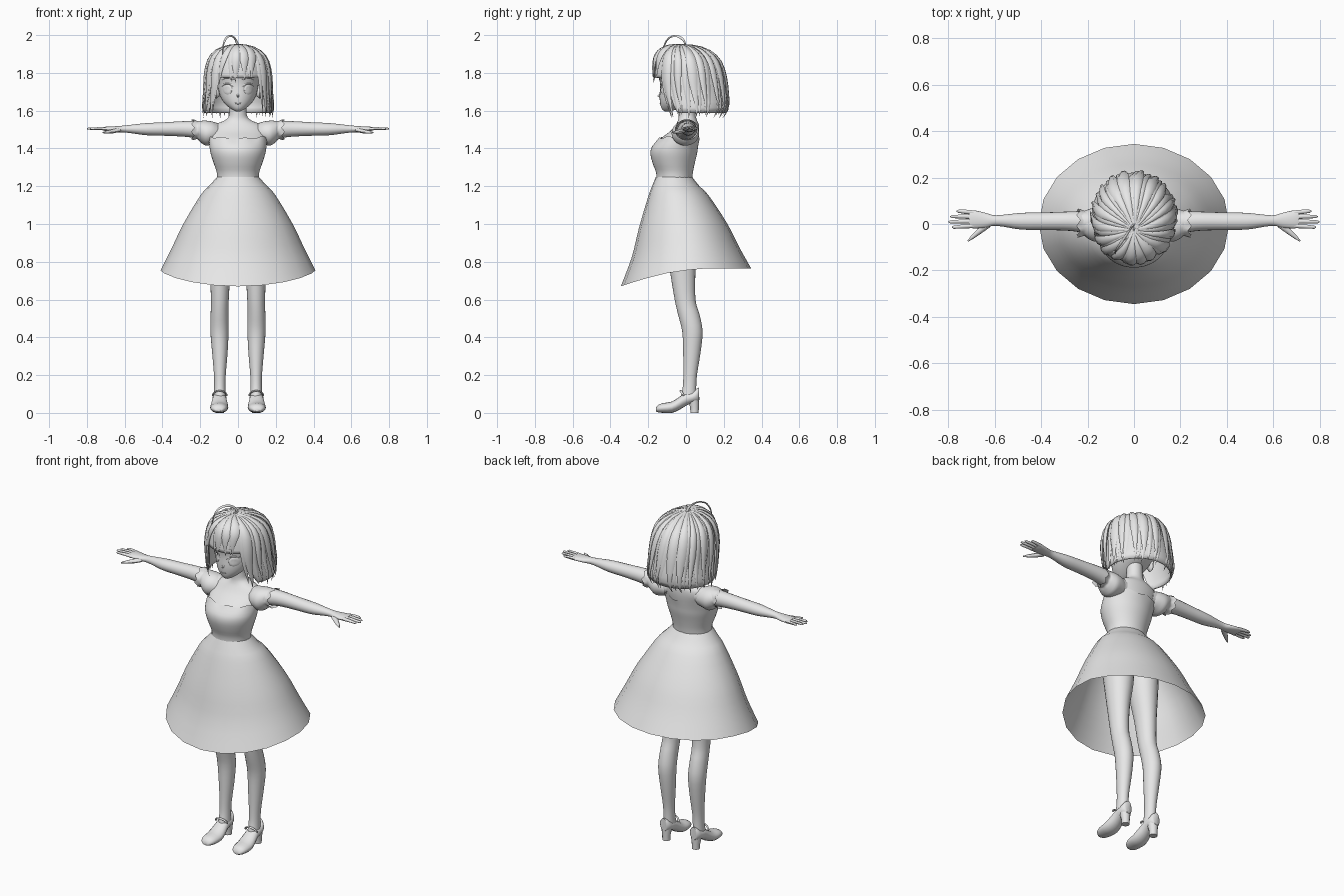
import bpy, bmesh, math, random
from math import sin, cos, pi
from mathutils import Vector
from mathutils.bvhtree import BVHTree

random.seed(4)
if "Cube" in bpy.data.objects:
    bpy.data.objects.remove(bpy.data.objects["Cube"])

grey = bpy.data.materials.new("light_grey")
grey.use_nodes = True
grey.diffuse_color = (0.8, 0.8, 0.8, 1)
grey.node_tree.nodes["Principled BSDF"].inputs["Base Color"].default_value = (0.8, 0.8, 0.8, 1)


def skin(name, rings, closed=True, caps=True):
    """Join rings of points into one smooth surface."""
    bm = bmesh.new()
    rows = [[bm.verts.new(p) for p in r] for r in rings]
    n = len(rows[0])
    for a, b in zip(rows, rows[1:]):
        for i in range(n if closed else n - 1):
            j = (i + 1) % n
            bm.faces.new((a[i], a[j], b[j], b[i]))
    if caps:
        bm.faces.new(rows[0])
        bm.faces.new(rows[-1])
    bmesh.ops.recalc_face_normals(bm, faces=bm.faces)
    mesh = bpy.data.meshes.new(name)
    bm.to_mesh(mesh)
    bm.free()
    mesh.materials.append(grey)
    mesh.shade_smooth()
    mesh.set_sharp_from_angle(angle=math.radians(50))
    ob = bpy.data.objects.new(name, mesh)
    bpy.context.collection.objects.link(ob)
    return ob


def spline(stations, v):
    """Smooth value at position v along a list of stations."""
    last = len(stations) - 1
    i = min(int(v), last - 1)
    t = v - i
    p = [stations[max(0, min(last, i + k))] for k in (-1, 0, 1, 2)]
    return [0.5 * (2 * b + (c - a) * t + (2 * a - 5 * b + 4 * c - d) * t * t
                   + (3 * b - a - 3 * c + d) * t ** 3) for a, b, c, d in zip(*p)]


def smooth(stations, k=3):
    n = (len(stations) - 1) * k
    return [spline(stations, i / k) for i in range(n + 1)]


def ellipse(c, u, v, n=24):
    c, u, v = Vector(c), Vector(u), Vector(v)
    return [c + u * cos(2 * pi * i / n) + v * sin(2 * pi * i / n) for i in range(n)]


def upright(name, stations, cx=0, n=24, caps=True):
    """Stations: height, front y, back y, half width, optional x shift."""
    rings = [ellipse((cx + (s[4] if len(s) > 4 else 0), (s[1] + s[2]) / 2, s[0]),
                     (s[3], 0, 0), (0, (s[2] - s[1]) / 2, 0), n) for s in smooth(stations)]
    return skin(name, rings, caps=caps)


def tube(name, pts, sizes, normals=None, n=8):
    """Sweep a flattened round section along points; sizes are (width, thickness)."""
    pts = [Vector(p) for p in pts]
    rings = []
    for i, p in enumerate(pts):
        tan = (pts[min(i + 1, len(pts) - 1)] - pts[max(i - 1, 0)]).normalized()
        nor = normals[i] if normals else Vector((0, -0.3, 1))
        side = tan.cross(nor).normalized()
        rings.append(ellipse(p, side * sizes[i][0], side.cross(tan) * sizes[i][1], n))
    return skin(name, rings)


# Torso, shoulders and neck
body = [(1.22, -.15, .025, .104), (1.27, -.152, .03, .106), (1.32, -.17, .04, .122),
        (1.37, -.182, .052, .138), (1.41, -.174, .058, .145), (1.45, -.138, .066, .148),
        (1.49, -.085, .07, .15), (1.525, -.055, .068, .125), (1.55, -.042, .058, .068),
        (1.58, -.038, .05, .046), (1.66, -.04, .046, .044)]
upright("torso", body, n=32)

# Bodice with a scalloped neckline
rings = []
for s in smooth(body[:6], 3):
    g, lift = .006, .010 * max(0, (s[0] - 1.42) / .03)
    ring = ellipse((0, (s[1] + s[2]) / 2, s[0]), (s[3] + g, 0, 0), (0, (s[2] - s[1]) / 2 + g, 0), 64)
    rings.append([p + Vector((0, 0, lift * (1.2 * abs(p.x) / .15 + .5 * sin(i * pi / 4))))
                  for i, p in enumerate(ring)])
skin("bodice", rings, caps=False)

# Flared open skirt, hem dipping at the front
skirt = [(1.25, -.16, .032, .109), (1.2, -.18, .072, .155), (1.15, -.2, .12, .2),
         (1.0, -.25, .217, .29), (.87, -.288, .282, .352), (.755, -.345, .345, .41)]
rings = []
for s in smooth(skirt):
    drop = max(0, (1.2 - s[0]) / .445)
    ring = ellipse((0, (s[1] + s[2]) / 2, s[0]), (s[3], 0, 0), (0, (s[2] - s[1]) / 2, 0), 20)
    rings.append([p + Vector((0, 0, drop * (.01 * (p.y > .05) - .085 * max(0, -p.y / .345) ** 1.4)))
                  for p in ring])
skin("skirt", rings, caps=False)

leg = [(1.2, -.13, .03, .06, -.035), (1.05, -.13, .06, .085, -.015), (.9, -.11, .06, .075, -.01),
       (.75, -.085, .05, .056, -.002), (.6, -.06, .05, .047, 0), (.52, -.042, .072, .047, .002),
       (.43, -.02, .088, .048, .002), (.32, -.015, .077, .041, 0), (.2, -.014, .058, .031, 0),
       (.13, -.018, .054, .03, 0), (.08, -.03, .055, .032, 0)]
# Shoe sections from toe to heel: y, sole height, top height, half width
shoe = [(-.16, .008, .022, .016), (-.148, .003, .042, .034), (-.12, 0, .052, .045),
        (-.075, 0, .06, .048), (-.035, .016, .085, .043), (0, .038, .108, .037),
        (.035, .052, .112, .037), (.058, .054, .13, .032), (.07, .058, .134, .02)]
arm = [(.09, .005, 1.485, .05, .045), (.16, .005, 1.495, .052, .05), (.27, .012, 1.503, .042, .042),
       (.38, .012, 1.503, .038, .036), (.485, .012, 1.502, .036, .032), (.56, .014, 1.503, .026, .023),
       (.605, .015, 1.503, .023, .018), (.64, .016, 1.502, .032, .016), (.69, .02, 1.503, .039, .013),
       (.712, .021, 1.504, .035, .009)]
sleeve = [(.105, 0, 1.478, .055, .05), (.135, -.003, 1.482, .068, .06), (.17, -.003, 1.481, .073, .066),
          (.2, 0, 1.49, .062, .056), (.215, .003, 1.497, .054, .048), (.24, .004, 1.499, .062, .055)]


def sideways(name, stations, s, n=20, ruffle=0, caps=True):
    rings = []
    for x, y, z, ry, rz in smooth(stations):
        ring = ellipse((s * x, y, z), (0, ry, 0), (0, 0, rz), n)
        wave = ruffle * max(0, (x - .2) / .04)
        rings.append([p + Vector((s * wave * sin(i * pi / 2), 0, 0)) for i, p in enumerate(ring)])
    return skin(name, rings, caps=caps)


for side, s in (("left", 1), ("right", -1)):
    # Leg, shoe and block heel
    upright(side + "_leg", [st[:4] + (st[4] * s,) for st in leg], cx=s * .096)
    skin(side + "_shoe", [ellipse((s * (.098 - .08 * min(0, y + .03) * .4), y, (b + t) / 2), (w, 0, 0),
                                  (0, 0, (t - b) / 2), 16) for y, b, t, w in smooth(shoe, 2)])
    skin(side + "_heel", [ellipse((s * .097, y, z), (r, 0, 0), (0, r, 0), 12)
                          for z, y, r in ((0, .045, .022), (.03, .045, .023), (.085, .038, .033))])
    tube(side + "_shoe_strap", [(s * .097 + .037 * cos(a), -.012 - .016 * sin(a), .092 + .025 * sin(a))
                                for a in [pi * i / 10 for i in range(11)]], [(.006, .004)] * 11)
    # Arm, puffed sleeve, fingers and thumb
    sideways(side + "_arm", arm, s)
    sideways(side + "_sleeve", sleeve, s, n=32, ruffle=.008, caps=False)
    for k, (name, tip) in enumerate((("index", .785), ("middle", .8), ("ring", .792), ("little", .765))):
        y = -.008 + .019 * k
        tube(f"{side}_{name}_finger", [(s * .69, y, 1.503), (s * .73, y + .002 * k - .002, 1.505),
                                       (s * (tip - .008), y + .004 * k - .006, 1.505),
                                       (s * tip, y + .004 * k - .006, 1.504)],
             [(.010, .009), (.0095, .008), (.007, .006), (.002, .002)])
    tube(side + "_thumb", [(s * .63, -.002, 1.498), (s * .665, -.03, 1.49), (s * .695, -.055, 1.486),
                           (s * .716, -.074, 1.484)],
         [(.016, .011), (.013, .011), (.009, .008), (.003, .003)])

# Head
head = upright("head", [(1.596, -.112, -.085, .012), (1.61, -.128, -.04, .038), (1.64, -.137, .02, .072),
                        (1.68, -.14, .09, .096), (1.74, -.137, .14, .109), (1.8, -.145, .155, .114),
                        (1.86, -.13, .135, .1), (1.905, -.08, .08, .06), (1.92, -.03, .03, .02)], n=32)
tree = BVHTree.FromPolygons([v.co[:] for v in head.data.vertices],
                            [p.vertices[:] for p in head.data.polygons])


def on_face(x, z, lift):
    hit = tree.ray_cast(Vector((x, -1, z)), Vector((0, 1, 0)))[0]
    return Vector((x, (hit.y if hit else -.1) - lift, z))


# Facial features laid on the head
skin("nose", [ellipse((0, -.13, 1.683), (.011, 0, 0), (0, 0, .018), 10),
              ellipse((0, -.15, 1.677), (.002, 0, 0), (0, 0, .003), 10)])
tube("mouth", [on_face(.004 * i, 1.636 + .0003 * i * i, .001) for i in range(-4, 5)], [(.0025, .0025)] * 9)
for side, s in (("left", 1), ("right", -1)):
    skin(side + "_eye", [[on_face(s * .056 + .025 * k * cos(a), 1.712 + .026 * k * sin(a), l)
                          for a in [2 * pi * i / 20 for i in range(20)]]
                         for k, l in ((1, .001), (.85, .004), (.5, .004), (.1, .004))])
    for name, z, h, w in (("lash", 1.727, .016, .036), ("brow", 1.765, .01, .033)):
        tube(f"{side}_{name}", [on_face(s * .056 + w * t, z + h * (1 - t * t), .002)
                                for t in [i / 5 - 1 for i in range(11)]],
             [(.004 * (1.1 - abs(i / 5 - 1)), .004) for i in range(11)])
    skin(side + "_ear", [ellipse((s * x, .0, 1.7), (0, r, 0), (0, 0, r * 1.5), 12)
                         for x, r in ((.095, .015), (.115, .024), (.125, .016))])

# Hair surface: height, front y, back y, half width
hair = [(1.948, -.03, -.02, .002), (1.935, -.095, .06, .065), (1.9, -.14, .13, .12),
        (1.85, -.16, .172, .148), (1.78, -.168, .196, .162), (1.7, -.162, .212, .17),
        (1.62, -.145, .222, .182), (1.56, -.125, .195, .178)]


def hair_point(a, v):
    z, f, b, w = spline(hair, max(0, min(7, v)))
    return Vector((w * sin(a), (f + b) / 2 - (b - f) / 2 * cos(a), z))


def hair_end(a, start=.62):
    t = max(0, min(1, (abs(math.remainder(a, 2 * pi)) - start) / .25))
    return 4.2 + 2.45 * t * t * (3 - 2 * t)


# Scalp layer under the locks
cap = skin("hair_cap", [[hair_point(a, hair_end(a, .8) * .97 * j / 16) for a in
                         [2 * pi * i / 64 for i in range(64)]] for j in range(17)], caps=False)
cap.modifiers.new("thickness", "SOLIDIFY").thickness = .008

# Pointed locks sweeping out from the crown
count = 36
for i in range(count):
    a0 = 2 * pi * (i + random.uniform(-.25, .25)) / count
    end = hair_end(a0, .55) + random.uniform(-.15, .35)
    sway, wide = random.uniform(-.1, .1), random.uniform(.019, .027)
    pts, sizes, normals = [], [], []
    for j in range(13):
        t = j / 12
        a, v = a0 + sway * t * t + .12 * sin(pi * t) * (1 - t), .15 + (end - .15) * t
        p = hair_point(a, v)
        du = hair_point(a + .02, v) - hair_point(a - .02, v)
        dv = hair_point(a, v + .05) - hair_point(a, v - .05)
        if v > 6.9:
            dv = Vector((0, 0, -1))
        nor = dv.cross(du).normalized()
        out = Vector((sin(a), -cos(a), .3))
        nor = nor if nor.dot(out) > 0 else -nor
        taper = min(1, .12 + 2.2 * t) * min(1, .04 + 2.4 * (1 - t))
        pts.append(p + nor * (.004 + .008 * (i % 2) * sin(pi * t)))
        normals.append(nor)
        sizes.append((wide * taper, .010 * taper))
    tube(f"hair_lock_{i + 1}", pts, sizes, normals, n=6)

# Stray loop of hair on top
loop = smooth([(0, 0, 1.94), (-.012, -.015, 1.975), (-.035, -.05, 1.995), (-.062, -.09, 1.985),
               (-.078, -.115, 1.945), (-.082, -.128, 1.895)], 4)
tube("stray_lock", loop, [(.007 * min(1, .1 + (1 - i / 20) * 2), .004) for i in range(len(loop))],
     [Vector((0, -.8, .6))] * len(loop))
